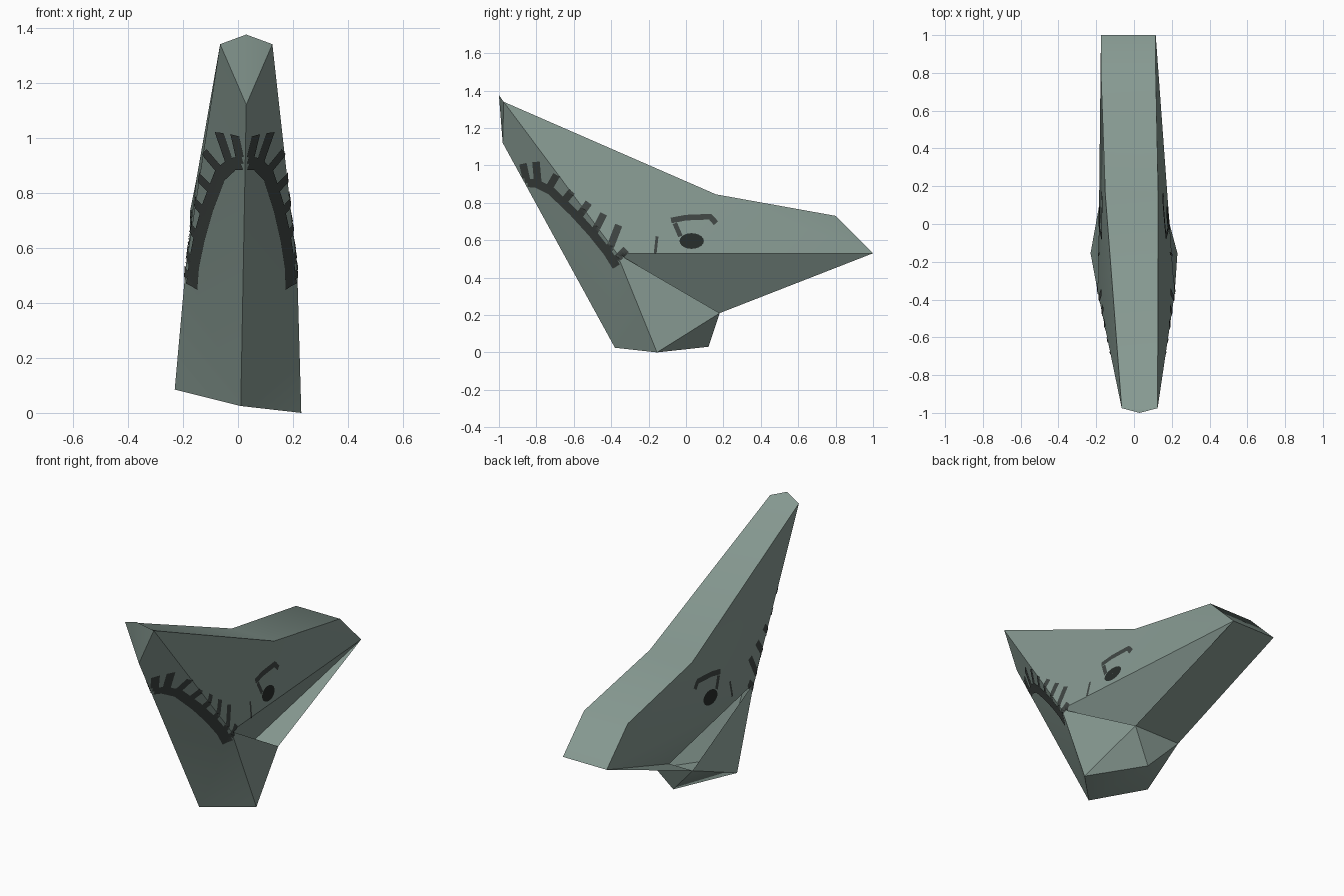
import bpy, bmesh, math
from mathutils import Vector
from mathutils.bvhtree import BVHTree

if "Cube" in bpy.data.objects:
    bpy.data.objects.remove(bpy.data.objects["Cube"])


def material(name, color):
    m = bpy.data.materials.new(name)
    m.diffuse_color = (*color, 1)
    m.use_nodes = True
    m.node_tree.nodes["Principled BSDF"].inputs["Base Color"].default_value = m.diffuse_color
    return m


SKIN = material("sage_green", (0.24, 0.32, 0.285))
PAINT = material("dark_grey_paint", (0.05, 0.06, 0.056))
PUPIL = material("black_paint", (0.02, 0.025, 0.023))

# Head: middle points (x, y, z) and side pairs (centre x, half width, y, z)
MIDDLE = {"crest": (0.03, -1.0, 1.375), "brow": (0.03, -0.98, 1.12),
          "chin": (0.01, -0.38, 0.025), "heel": (0.0, 0.12, 0.03),
          "throat": (-0.015, 0.18, 0.21)}
PAIRS = {"top": (0.03, 0.095, -0.975, 1.34), "cheek": (0.0125, 0.2025, -0.37, 0.53),
         "jaw": (0.0, 0.23, -0.155, 0.0), "gill": (-0.015, 0.155, 0.18, 0.21),
         "back": (-0.012, 0.14, 0.16, 0.845), "rump": (-0.03, 0.145, 0.8, 0.73),
         "tip": (-0.03, 0.145, 1.0, 0.53)}
SIDE_FACES = ["crest top brow", "top brow cheek", "brow chin cheek", "chin jaw cheek",
              "cheek jaw gill", "jaw heel gill", "chin jaw heel", "top cheek back",
              "cheek tip back", "tip rump back", "cheek throat tip",
              "throat gill tip", "heel gill throat"]

bm = bmesh.new()
mid = {k: bm.verts.new(p) for k, p in MIDDLE.items()}
sides = {}
for s in (1, -1):
    sides[s] = dict(mid)
    for k, (cx, half, y, z) in PAIRS.items():
        if k == "jaw" and s < 0:
            z = 0.085                      # the left jaw corner sits higher
        sides[s][k] = bm.verts.new((cx + s * half, y, z))
    for names in SIDE_FACES:
        bm.faces.new([sides[s][n] for n in names.split()])
R, L = sides[1], sides[-1]
# faces that span both sides
bm.faces.new([mid["crest"], R["top"], L["top"]])
for a, b in (("top", "back"), ("back", "rump"), ("rump", "tip")):
    bm.faces.new([R[a], R[b], L[b], L[a]])
bm.faces.new([mid["throat"], R["tip"], L["tip"]])
bm.normal_update()
for f in bm.faces:
    c = f.calc_center_median()
    core = Vector((0, min(max(c.y, -0.75), 0.75), 0.55 if c.y > -0.5 else 0.95))
    if f.normal.dot(c - core) < 0:
        f.normal_flip()
bm.normal_update()
tree = BVHTree.FromBMesh(bm)
mesh = bpy.data.meshes.new("head")
bm.to_mesh(mesh)
bm.free()
mesh.materials.append(SKIN)
head = bpy.data.objects.new("head", mesh)
bpy.context.collection.objects.link(head)
bpy.context.view_layer.objects.active = head
head.select_set(True)
bpy.ops.object.shade_smooth_by_angle(angle=math.radians(35))


def project(y, z, s):
    """Point just above the head's side at (y, z), or None."""
    p, n, _, _ = tree.ray_cast(Vector((s * 2, y, z)), Vector((-s, 0, 0)))
    if p is None:
        return None
    return p + (n if n.x * s > 0 else -n) * 0.004


def plate(name, grids, mat):
    """Thin painted plate from grids of (y, z) points, on both sides."""
    b = bmesh.new()
    for s in (1, -1):
        for grid in grids:
            rows = []
            for row in grid:
                pts = [project(y, z, s) for y, z in row]
                rows.append([b.verts.new(p) if p else None for p in pts])
            for r0, r1 in zip(rows, rows[1:]):
                for i in range(len(r0) - 1):
                    q = (r0[i], r0[i + 1], r1[i + 1], r1[i])
                    if all(q):
                        f = b.faces.new(q if s < 0 else q[::-1])
                        f.normal_update()
                        if f.normal.x * s < 0:
                            f.normal_flip()
    m = bpy.data.meshes.new(name)
    b.to_mesh(m)
    b.free()
    m.materials.append(mat)
    bpy.context.collection.objects.link(bpy.data.objects.new(name, m))


def ribbon(path, w, steps=6, across=4):
    """Grid following a path of (y, z) points with width w."""
    pts = [Vector(p) for p in path]
    line = [a.lerp(b, i / steps) for a, b in zip(pts, pts[1:]) for i in range(steps)]
    line.append(pts[-1])
    grid = []
    for i, p in enumerate(line):
        t = (line[min(i + 1, len(line) - 1)] - line[max(i - 1, 0)]).normalized()
        n = Vector((-t.y, t.x))
        grid.append([tuple(p + n * w * (k / across - 0.5)) for k in range(across + 1)])
    return grid


def oval(cy, cz, ry, rz):
    return [[(cy + ry * r / 3 * math.cos(a * math.pi / 10),
              cz + rz * r / 3 * math.sin(a * math.pi / 10)) for a in range(21)]
            for r in (0.05, 1, 2, 3)]


# Mouth line arching over the front, with teeth strokes above it
plate("mouth_line", [ribbon([(-0.89, 0.91), (-0.8, 0.905), (-0.72, 0.865), (-0.6, 0.75),
                             (-0.5, 0.64), (-0.42, 0.54), (-0.37, 0.46)], 0.045)], PAINT)
teeth = [((-0.85, 0.92), (-0.87, 1.01)), ((-0.79, 0.91), (-0.8, 1.02)),
         ((-0.73, 0.88), (-0.69, 0.95)), ((-0.65, 0.81), (-0.61, 0.86)),
         ((-0.57, 0.73), (-0.52, 0.8)), ((-0.49, 0.64), (-0.44, 0.74)),
         ((-0.41, 0.55), (-0.36, 0.68)), ((-0.37, 0.5), (-0.32, 0.55))]
plate("teeth_strokes", [ribbon(t, 0.04) for t in teeth], PAINT)

# Eye: brow stroke, front stroke, pupil and a small cheek mark
plate("eye_brow", [ribbon([(-0.08, 0.705), (0.0, 0.72), (0.13, 0.725), (0.16, 0.69)], 0.03),
                   ribbon([(-0.06, 0.69), (-0.03, 0.62)], 0.025),
                   ribbon([(-0.165, 0.53), (-0.155, 0.62)], 0.015)], PAINT)
plate("eye_pupil", [oval(0.03, 0.595, 0.065, 0.042)], PUPIL)
